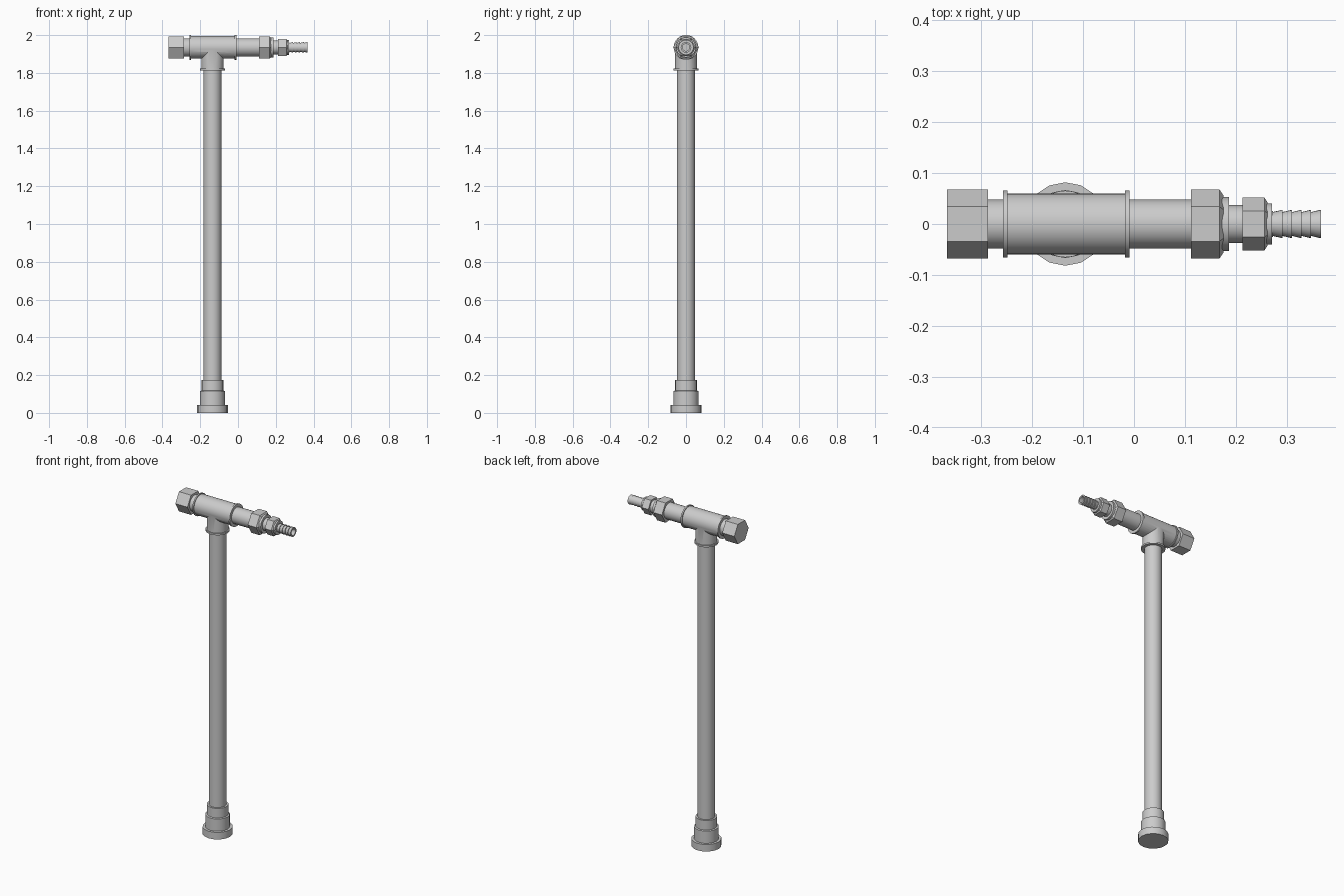
import bpy, bmesh, math

if "Cube" in bpy.data.objects:
    bpy.data.objects.remove(bpy.data.objects["Cube"])

SX = -0.135      # x of the standpipe
AZ = 1.935       # height of the horizontal run


def lathe(name, profile, axis='X', sides=24, smooth=True):
    """Revolve (position, radius) points about the run (X) or the standpipe (Z)."""
    bm = bmesh.new()
    rings = []
    for p, r in profile:
        ring = []
        for i in range(sides):
            a = 2 * math.pi * i / sides
            c, s = r * math.cos(a), r * math.sin(a)
            co = (p, c, AZ + s) if axis == 'X' else (SX + c, s, p)
            ring.append(bm.verts.new(co))
        rings.append(ring)
    for a, b in zip(rings, rings[1:]):
        for i in range(sides):
            j = (i + 1) % sides
            bm.faces.new((a[i], a[j], b[j], b[i]))
    bm.faces.new(rings[0])
    bm.faces.new(rings[-1])
    bmesh.ops.recalc_face_normals(bm, faces=bm.faces)
    me = bpy.data.meshes.new(name)
    bm.to_mesh(me)
    bm.free()
    ob = bpy.data.objects.new(name, me)
    bpy.context.collection.objects.link(ob)
    if smooth:
        shade(ob)
    return ob


def shade(ob):
    bpy.ops.object.select_all(action='DESELECT')
    ob.select_set(True)
    bpy.context.view_layer.objects.active = ob
    bpy.ops.object.shade_smooth_by_angle(angle=math.radians(30))


def tube(name, a, b, r, axis='X', sides=24):
    return lathe(name, [(a, r), (b, r)], axis, sides)


# Standpipe and stepped foot
tube("standpipe", 0.16, 1.83, 0.048, 'Z', 16)
lathe("foot_coupling", [(0, 0.082), (0.042, 0.082), (0.042, 0.067), (0.115, 0.067),
                        (0.118, 0.059), (0.175, 0.059)], 'Z', 16)

# Tee: run and branch joined
tee = tube("tee_body", -0.254, -0.012, 0.06, sides=32)
branch = tube("tee_branch_cutter", 1.815, AZ, 0.0588, 'Z', 32)
mod = tee.modifiers.new("join", 'BOOLEAN')
mod.operation = 'UNION'
mod.solver = 'EXACT'
mod.object = branch
bpy.context.view_layer.objects.active = tee
bpy.ops.object.modifier_apply(modifier="join")
bpy.data.objects.remove(branch)
shade(tee)

# Rolled beads at the three tee mouths
for name, a, b, axis in (("left_bead", -0.257, -0.249, 'X'),
                         ("right_bead", -0.018, -0.009, 'X'),
                         ("branch_bead", 1.812, 1.822, 'Z')):
    tube(name, a, b, 0.0655, axis, 32)

# Nipples either side of the tee
tube("left_nipple", -0.29, -0.25, 0.048)
tube("right_nipple", -0.02, 0.12, 0.048)

# Hexagonal nuts
lathe("end_cap_nut", [(-0.367, 0.068), (-0.287, 0.068)], sides=6, smooth=False)
lathe("union_nut", [(0.112, 0.068), (0.168, 0.068), (0.176, 0.056)],
      sides=6, smooth=False)
lathe("hose_nut", [(0.213, 0.052), (0.256, 0.052), (0.262, 0.043)],
      sides=6, smooth=False)

# Collars and reducer neck
tube("union_collar", 0.17, 0.187, 0.053)
tube("reducer_neck", 0.18, 0.22, 0.037)
tube("hose_collar", 0.255, 0.271, 0.040)

# Barbed hose tail with an open bore
barbs = [(0.265, 0.026), (0.273, 0.026)]
for i in range(5):
    x = 0.273 + i * 0.0188
    barbs += [(x, 0.0235), (x + 0.0188, 0.028)]
barbs += [(0.367, 0.019), (0.275, 0.019)]
lathe("hose_barb", barbs)
